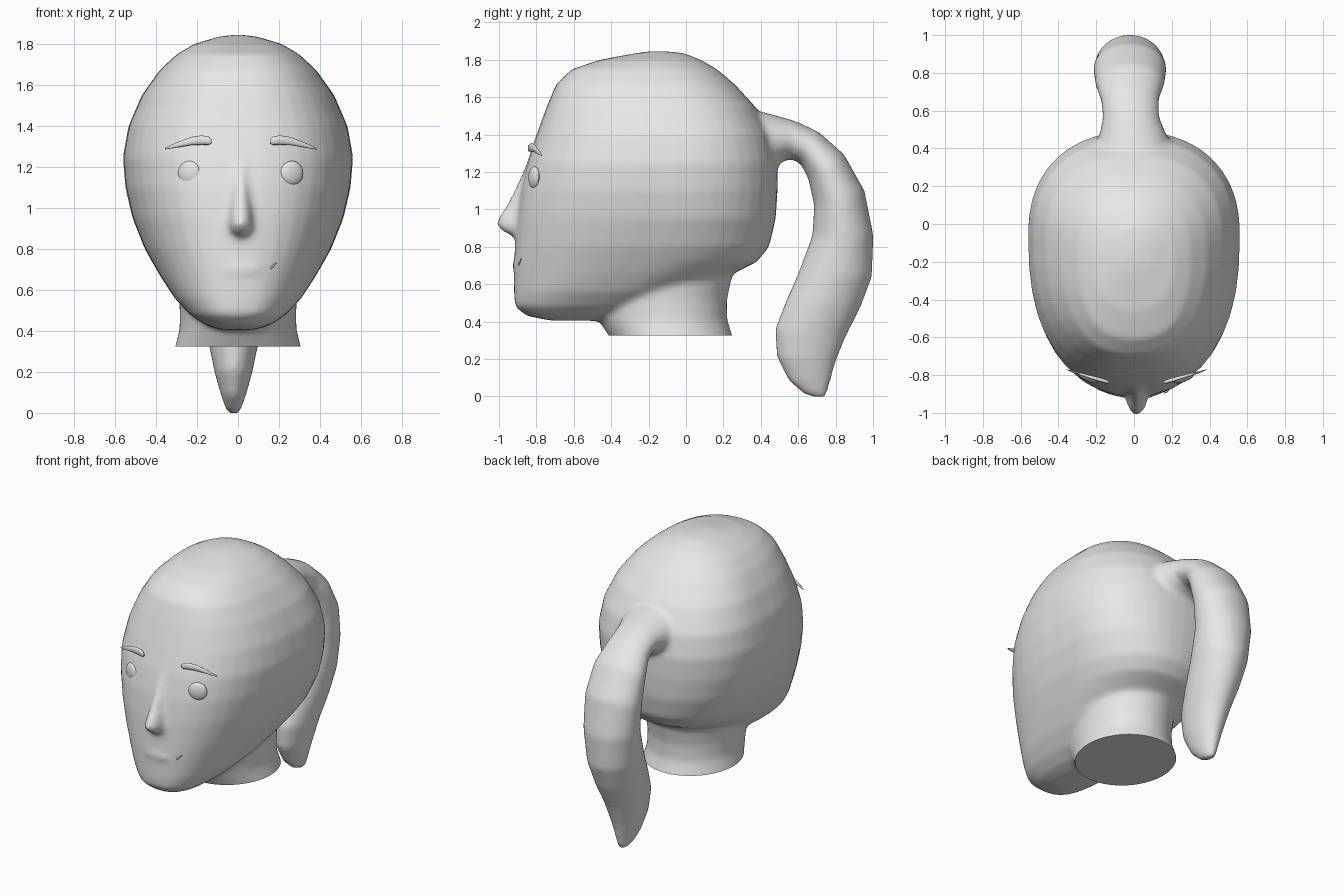
import bpy, bmesh, math
from mathutils import Vector

if "Cube" in bpy.data.objects:
    bpy.data.objects.remove(bpy.data.objects["Cube"])

grey = bpy.data.materials.new("plain_grey")
grey.diffuse_color = (0.8, 0.8, 0.8, 1)
grey.use_nodes = True
grey.node_tree.nodes["Principled BSDF"].inputs["Base Color"].default_value = grey.diffuse_color


def power(v, p):
    return math.copysign(abs(v) ** p, v)


def loft(bm, rings):
    """Skin a list of closed point loops and cap both ends."""
    loops = [[bm.verts.new(p) for p in ring] for ring in rings]
    n = len(loops[0])
    faces = [bm.faces.new((a[i], a[(i + 1) % n], b[(i + 1) % n], b[i]))
             for a, b in zip(loops, loops[1:]) for i in range(n)]
    faces += [bm.faces.new(loops[0][::-1]), bm.faces.new(loops[-1])]
    bmesh.ops.recalc_face_normals(bm, faces=faces)


def level(z, front, mid, back, half, nf=2.5, nb=2.25, x0=0.0, n=40):
    """Horizontal rounded outline, widest at y = mid."""
    pts = []
    for i in range(n):
        a = math.tau * i / n
        c, s = math.cos(a), math.sin(a)
        e = 2 / (nf if s < 0 else nb)
        reach = mid - front if s < 0 else back - mid
        pts.append((x0 + half * power(c, e), mid + reach * power(s, e), z))
    return pts


def finish(name, bm, angle=40):
    mesh = bpy.data.meshes.new(name)
    bm.to_mesh(mesh)
    bm.free()
    ob = bpy.data.objects.new(name, mesh)
    bpy.context.collection.objects.link(ob)
    mesh.materials.append(grey)
    bpy.ops.object.select_all(action='DESELECT')
    ob.select_set(True)
    bpy.context.view_layer.objects.active = ob
    bpy.ops.object.shade_smooth_by_angle(angle=math.radians(angle))
    return ob


body = bmesh.new()

# skull and jaw: height, front, widest point, back, half width
skull = [
    (0.405, -0.72, -0.60, -0.42, 0.08),
    (0.43, -0.85, -0.58, -0.30, 0.16),
    (0.48, -0.915, -0.50, -0.15, 0.235),
    (0.56, -0.92, -0.38, 0.05, 0.31),
    (0.66, -0.92, -0.25, 0.26, 0.375),
    (0.72, -0.92, -0.18, 0.38, 0.41),
    (0.80, -0.915, -0.12, 0.445, 0.455),
    (0.95, -0.905, -0.06, 0.48, 0.515),
    (1.10, -0.885, -0.05, 0.49, 0.55),
    (1.25, -0.85, -0.05, 0.49, 0.562),
    (1.40, -0.80, -0.05, 0.455, 0.535),
    (1.55, -0.745, -0.07, 0.37, 0.47),
    (1.67, -0.695, -0.12, 0.26, 0.385),
    (1.75, -0.61, -0.15, 0.165, 0.30),
    (1.80, -0.46, -0.17, 0.08, 0.215),
    (1.835, -0.27, -0.15, -0.01, 0.10),
    (1.845, -0.20, -0.15, -0.10, 0.03),
]
loft(body, [level(*r) for r in skull])

# neck, trimmed flat further down
neck = [
    (0.20, -0.32, -0.07, 0.29, 0.34),
    (0.32, -0.41, -0.08, 0.25, 0.308),
    (0.41, -0.47, -0.09, 0.22, 0.285),
    (0.52, -0.50, -0.10, 0.22, 0.285),
    (0.66, -0.45, -0.10, 0.25, 0.30),
    (0.85, -0.35, -0.10, 0.28, 0.28),
]
loft(body, [level(*r, nf=2, nb=2) for r in neck])

# nose
nose = [
    (1.22, -0.865, -0.80, -0.75, 0.04),
    (1.12, -0.91, -0.82, -0.75, 0.045),
    (1.03, -0.955, -0.84, -0.75, 0.052),
    (0.96, -1.00, -0.85, -0.75, 0.062),
    (0.92, -1.016, -0.86, -0.75, 0.066),
    (0.885, -0.985, -0.86, -0.75, 0.062),
    (0.855, -0.925, -0.85, -0.75, 0.04),
]
loft(body, [level(*r, nf=2, nb=2, x0=0.015) for r in nose])

# lower lip
lip = [(z, -0.925 - d, -0.80, -0.75, w) for z, d, w in
       ((0.65, -0.02, 0.12), (0.69, 0.004, 0.15), (0.71, 0.004, 0.16), (0.72, -0.02, 0.14))]
loft(body, [level(*r, nf=2.5, nb=2, x0=0.015) for r in lip])

# ponytail: outer point, inner point (y, z) and half width
tail = [
    (0.20, 1.54, 0.25, 1.18, 0.21),
    (0.42, 1.52, 0.45, 1.22, 0.19),
    (0.58, 1.475, 0.55, 1.27, 0.15),
    (0.71, 1.415, 0.61, 1.25, 0.155),
    (0.845, 1.295, 0.655, 1.16, 0.185),
    (0.955, 1.10, 0.685, 1.02, 0.195),
    (1.003, 0.86, 0.675, 0.86, 0.185),
    (0.995, 0.64, 0.60, 0.66, 0.17),
    (0.935, 0.48, 0.53, 0.50, 0.15),
    (0.855, 0.32, 0.475, 0.36, 0.122),
    (0.80, 0.18, 0.485, 0.21, 0.092),
    (0.77, 0.07, 0.55, 0.08, 0.058),
    (0.75, -0.008, 0.64, 0.005, 0.03),
]
rings = []
for oy, oz, iy, iz, half in tail:
    outer, inner = Vector((0, oy, oz)), Vector((0, iy, iz))
    mid, arm = (outer + inner) / 2, (outer - inner) / 2
    side = Vector((half, 0, 0))
    shift = Vector((-0.022 * min(1, max(0, (oy - 0.4) * 4)), 0, 0))
    rings.append([mid + shift + arm * math.sin(t) + side * math.cos(t)
                  for t in (math.tau * i / 24 for i in range(24))])
loft(body, rings)

# blend all the overlapping forms into one smooth skin
rough = finish("head_rough", body)
remesh = rough.modifiers.new("blend", 'REMESH')
remesh.mode = 'VOXEL'
remesh.voxel_size = 0.018
soften = rough.modifiers.new("soften", 'SMOOTH')
soften.factor = 0.5
soften.iterations = 8
deps = bpy.context.evaluated_depsgraph_get()
skin = bmesh.new()
skin.from_mesh(rough.evaluated_get(deps).to_mesh())
bpy.data.objects.remove(rough)

# flat cut under the neck, leaving the ponytail alone
part = [f for f in skin.faces if f.calc_center_median().y < 0.4]
geom = set(part)
for f in part:
    geom.update(f.verts)
    geom.update(f.edges)
bmesh.ops.bisect_plane(skin, geom=list(geom), plane_co=(0, 0, 0.325),
                       plane_no=(0, 0, 1), clear_inner=True)
rim = [e for e in skin.edges if e.is_boundary]
bmesh.ops.holes_fill(skin, edges=rim, sides=0)
bmesh.ops.recalc_face_normals(skin, faces=skin.faces)
finish("head_with_ponytail", skin)


def strand(name, points):
    """Tapered tube through (x, y, z, radius) points, flattened in depth."""
    bm = bmesh.new()
    loft(bm, [[(x, y + 0.5 * r * math.cos(t), z + r * math.sin(t))
               for t in (math.tau * i / 12 for i in range(12))]
              for x, y, z, r in points])
    finish(name, bm, 60)


for s, label in ((-1, "left"), (1, "right")):
    # eyes
    bm = bmesh.new()
    bmesh.ops.create_uvsphere(bm, u_segments=20, v_segments=12, radius=0.06)
    bmesh.ops.scale(bm, vec=(1, 0.4, 1), verts=bm.verts)
    eye = finish(label + "_eye", bm)
    eye.location = (0.013 + s * 0.25, -0.812, 1.17)
    eye.rotation_euler.z = s * math.radians(22)

    # eyebrows
    strand(label + "_eyebrow", [(0.013 + s * x, y, z, r) for x, y, z, r in (
        (0.142, -0.838, 1.325, 0.008), (0.155, -0.836, 1.328, 0.02),
        (0.19, -0.826, 1.332, 0.023), (0.24, -0.812, 1.327, 0.02),
        (0.29, -0.797, 1.314, 0.015), (0.34, -0.782, 1.299, 0.009),
        (0.37, -0.77, 1.289, 0.003))])

    # mouth corners
    strand(label + "_mouth_corner", [(0.013 + s * x, y, z, r) for x, y, z, r in (
        (0.145, -0.895, 0.706, 0.006), (0.16, -0.89, 0.718, 0.007),
        (0.175, -0.88, 0.735, 0.003))])
